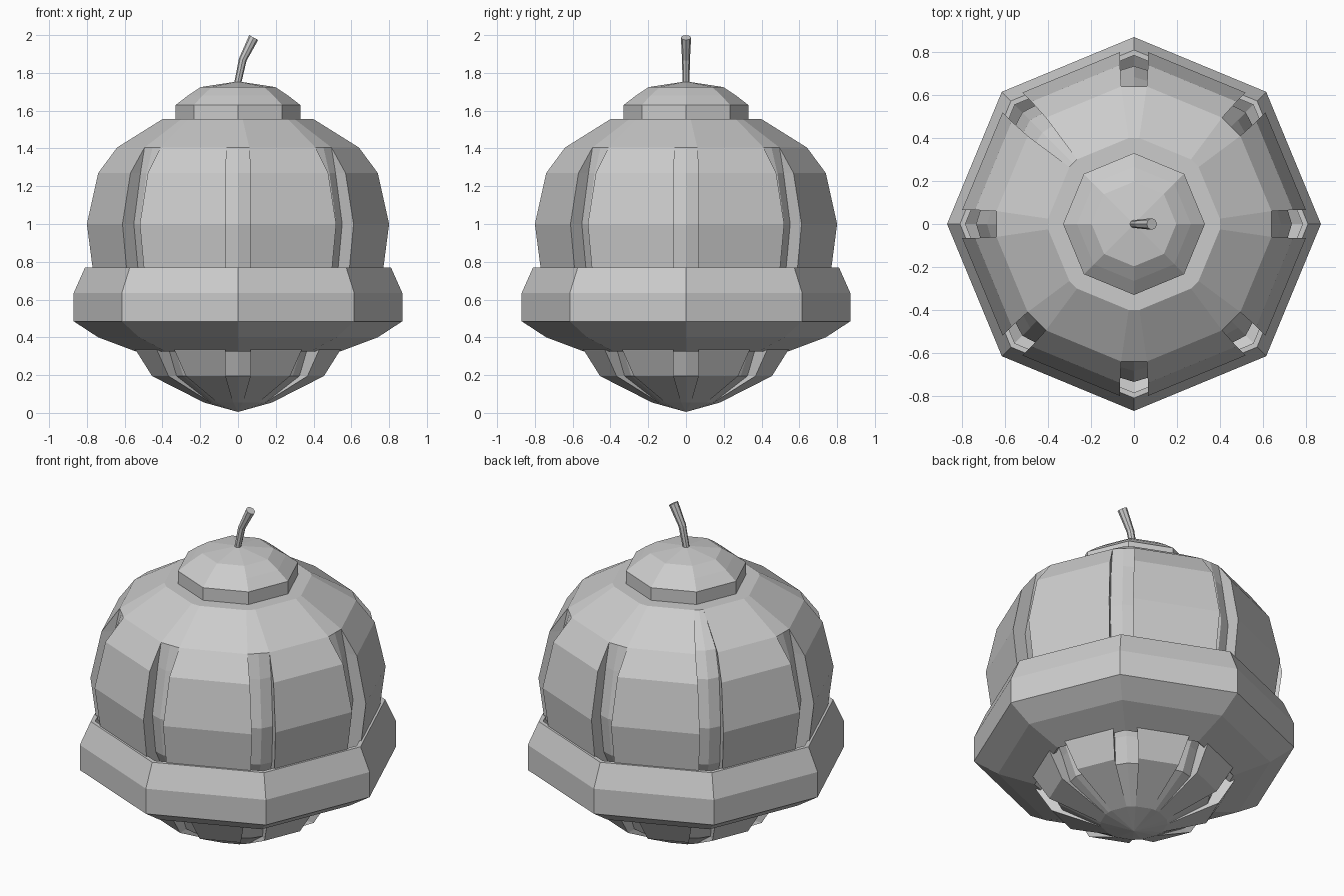
import bpy, bmesh, math
from mathutils import Vector

if "Cube" in bpy.data.objects:
    bpy.data.objects.remove(bpy.data.objects["Cube"])


def make_object(name, rings, closed=False, cap=False):
    """Skin a list of equal-length point rings into a flat-faced mesh."""
    bm = bmesh.new()
    vs = [[bm.verts.new(p) for p in ring] for ring in rings]
    n = len(vs[0])
    pairs = list(zip(vs, vs[1:]))
    if closed:
        pairs.append((vs[-1], vs[0]))
    for a, b in pairs:
        for i in range(n):
            j = (i + 1) % n
            bm.faces.new((a[i], a[j], b[j], b[i]))
    if cap:
        bm.faces.new(vs[0][::-1])
        bm.faces.new(vs[-1])
    bmesh.ops.remove_doubles(bm, verts=bm.verts, dist=0.0005)
    bmesh.ops.dissolve_degenerate(bm, dist=0.0001, edges=bm.edges)
    bmesh.ops.recalc_face_normals(bm, faces=bm.faces)
    me = bpy.data.meshes.new(name)
    bm.to_mesh(me)
    bm.free()
    ob = bpy.data.objects.new(name, me)
    bpy.context.collection.objects.link(ob)
    return ob


def octagon(r, z):
    return [(r * math.cos(k * math.pi / 4), r * math.sin(k * math.pi / 4), z)
            for k in range(8)]


def panel_ring(r, z, w, depth, long_depth):
    """Octagon whose corners are cut by a groove of half-width w."""
    pts = []
    for k in range(8):
        a = k * math.pi / 4
        out = Vector((math.cos(a), math.sin(a), 0))
        side = Vector((-math.sin(a), math.cos(a), 0))
        d = long_depth if k == 3 else depth
        ridge = min(d * 0.25, 0.02)
        for t, rr in ((-w, r), (-w, r - d), (0, r - d + ridge), (w, r - d), (w, r)):
            pts.append(out * rr + side * t + Vector((0, 0, z)))
    return pts


# Grooved body: radius, height, groove half-width, depth, depth of the long groove
body = [
    (0.00, 0.005, 0.000, 0.00, 0.00),
    (0.18, 0.055, 0.025, 0.00, 0.00),
    (0.455, 0.195, 0.065, 0.06, 0.06),
    (0.54, 0.33, 0.065, 0.09, 0.09),
    (0.77, 0.77, 0.065, 0.085, 0.085),
    (0.80, 1.00, 0.065, 0.085, 0.085),
    (0.74, 1.27, 0.065, 0.075, 0.075),
    (0.64, 1.405, 0.060, 0.00, 0.05),
    (0.40, 1.555, 0.025, 0.00, 0.00),
    (0.00, 1.555, 0.000, 0.00, 0.00),
]
make_object("body", [panel_ring(*row) for row in body])

# Wide belt around the body
belt = [(0.81, 0.77), (0.87, 0.635), (0.87, 0.485), (0.74, 0.40), (0.54, 0.325),
        (0.52, 0.345), (0.70, 0.43), (0.79, 0.50), (0.80, 0.635), (0.785, 0.77)]
make_object("belt", [octagon(r, z) for r, z in belt], closed=True)

# Cap on top
cap = [(0, 1.55), (0.33, 1.55), (0.33, 1.63), (0.265, 1.68), (0.197, 1.725), (0, 1.755)]
make_object("top_cap", [octagon(r, z) for r, z in cap])

# Bent stem: centre x, z, radius, lean angle
stem = [(-0.005, 1.73, 0.018, 0.15), (0.025, 1.87, 0.021, 0.3), (0.083, 1.987, 0.027, 0.5)]
rings = []
for x, z, r, lean in stem:
    rings.append([(x + px * math.cos(lean), py, z - px * math.sin(lean))
                  for px, py, _ in octagon(r, 0)])
make_object("stem", rings, cap=True)
